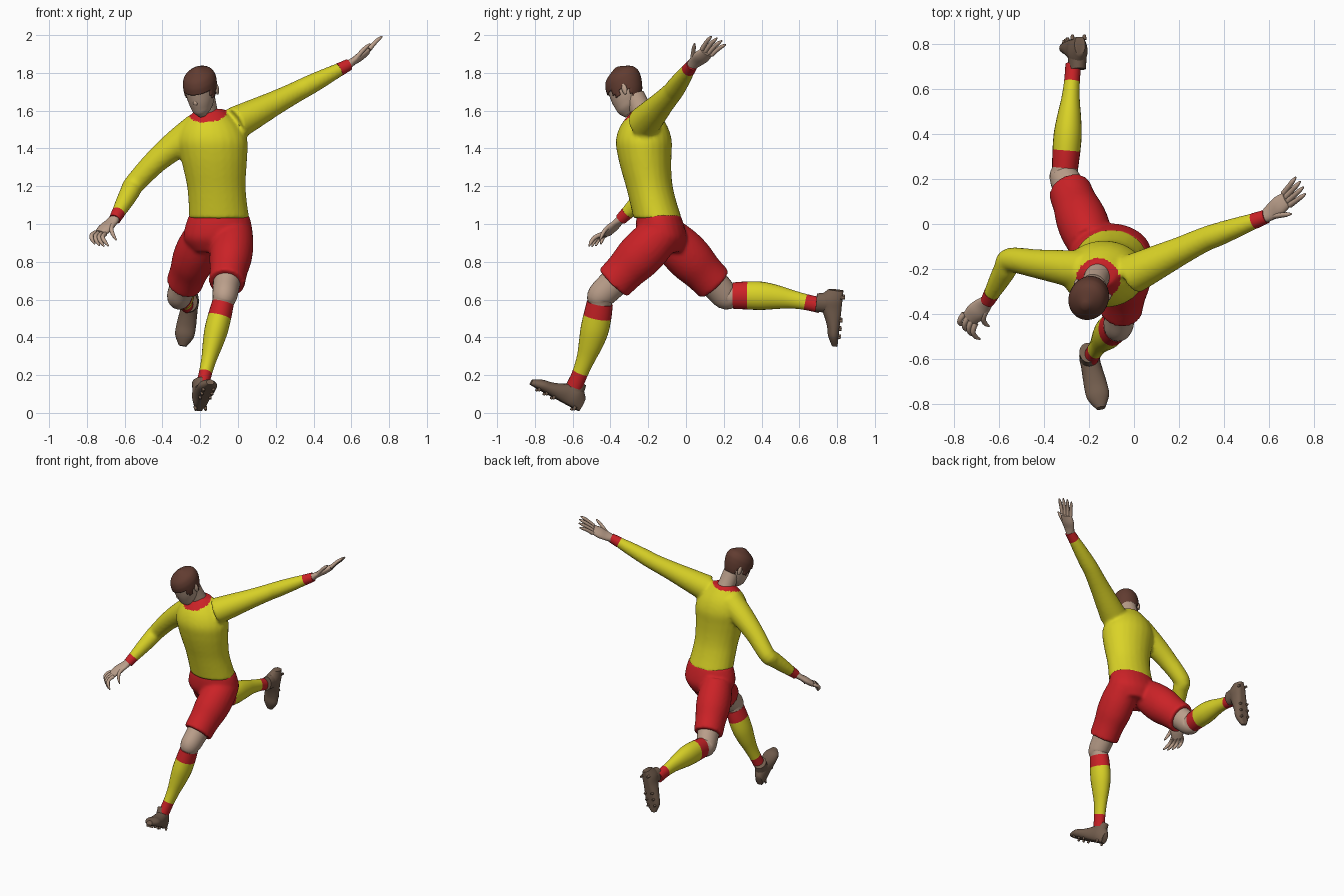
import bpy, bmesh, math
from mathutils import Vector, Matrix

cube = bpy.data.objects.get("Cube")
if cube:
    bpy.data.objects.remove(cube, do_unlink=True)

ACROSS, FRONT, UP = Vector((1, 0, 0)), Vector((0, -1, 0)), Vector((0, 0, 1))
NONE = Vector()


def material(name, red, green, blue):
    mat = bpy.data.materials.new(name)
    mat.use_nodes = True
    mat.diffuse_color = (red, green, blue, 1)
    shader = next(node for node in mat.node_tree.nodes if node.type == 'BSDF_PRINCIPLED')
    shader.inputs["Base Color"].default_value = (red, green, blue, 1)
    return mat


YELLOW = material("yellow cloth", .7, .65, .02)
RED = material("red cloth", .6, .016, .02)
SKIN = material("skin", .5, .35, .26)
HAIR = material("brown hair", .12, .045, .03)
LEATHER = material("brown leather", .17, .11, .075)


def path(start, end, radii, low=0, high=1, bow=NONE, depth=1):
    """Rings spaced evenly from start to end: (centre, half width, half depth)."""
    start, end = Vector(start), Vector(end)
    rows = []
    for i, radius in enumerate(radii):
        t = low + (high - low) * i / (len(radii) - 1)
        rows.append((start.lerp(end, t) + bow * math.sin(math.pi * min(t, 1)), radius, radius * depth))
    return rows


def spline(rows, sub):
    """Catmull-Rom samples between the given rings."""
    out = []
    last = len(rows) - 1
    for i in range(last):
        before, here, there, after = [rows[max(0, min(last, i + k))] for k in (-1, 0, 1, 2)]
        for step in range(sub):
            t = step / sub
            out.append([b + (c - a + (a * 2 - b * 5 + c * 4 - d + ((b - c) * 3 + d - a) * t) * t) * (t / 2)
                        for a, b, c, d in zip(before, here, there, after)])
    return out + [rows[-1]]


def loft(bm, rows, side=ACROSS, axis=None, segs=24, sub=4, bands=None):
    """Skin elliptical rings along a path; bands gives a material slot per gap."""
    points = spline(rows, sub)
    rings = []
    for i, (centre, width, depth) in enumerate(points):
        along = axis or (points[min(i + 1, len(points) - 1)][0] - points[max(i - 1, 0)][0]).normalized()
        right = (side - along * side.dot(along)).normalized()
        ahead = along.cross(right)
        angles = [math.tau * k / segs for k in range(segs)]
        rings.append([bm.verts.new(centre + right * width * math.cos(angle) + ahead * depth * math.sin(angle))
                      for angle in angles])
    faces = [bm.faces.new(rings[0][::-1]), bm.faces.new(rings[-1])]
    for i, (lower, upper) in enumerate(zip(rings, rings[1:])):
        for k in range(segs):
            face = bm.faces.new((lower[k - 1], lower[k], upper[k], upper[k - 1]))
            face.material_index = bands[i // sub] if bands else 0
            faces.append(face)
    bmesh.ops.recalc_face_normals(bm, faces=faces)


def finish(name, bm, mats, blend=False, matrix=Matrix()):
    mesh = bpy.data.meshes.new(name)
    bm.to_mesh(mesh)
    bm.free()
    mesh.transform(matrix)
    obj = bpy.data.objects.new(name, mesh)
    bpy.context.collection.objects.link(obj)
    for mat in mats:
        mesh.materials.append(mat)
    bpy.ops.object.select_all(action='DESELECT')
    obj.select_set(True)
    bpy.context.view_layer.objects.active = obj
    if blend:
        remesh = obj.modifiers.new("blend", 'REMESH')
        remesh.mode, remesh.voxel_size = 'VOXEL', .011
        relax = obj.modifiers.new("relax", 'SMOOTH')
        relax.iterations = 5
        for modifier in ("blend", "relax"):
            bpy.ops.object.modifier_apply(modifier=modifier)
    bpy.ops.object.shade_smooth_by_angle(angle=math.radians(50))
    return obj


def part(name, mats, rows, **options):
    bm = bmesh.new()
    loft(bm, rows, **options)
    finish(name, bm, mats)


def turn(degrees, axis):
    return Matrix.Rotation(math.radians(degrees), 4, axis)


# Joints of the running pose: shoulder, elbow, wrist and upper arm bow
ARMS = {"left": ((.04, -.2, 1.56), (.31, -.07, 1.7), (.58, .03, 1.84), NONE),
        "right": ((-.27, -.2, 1.46), (-.55, -.16, 1.21), (-.65, -.34, 1.03), UP * .02)}
# Hip, knee, ankle and calf bow
LEGS = {"left": ((-.02, -.13, .95), (-.07, -.45, .62), (-.19, -.59, .14), FRONT * -.02),
        "right": ((-.19, -.09, .93), (-.31, .21, .62), (-.27, .71, .57), UP * .02)}

# Shirt: torso and sleeves blended into one surface
bm = bmesh.new()
loft(bm, path((-.1, -.15, 1.03), (-.15, -.22, 1.61), (.16, .155, .155, .165, .178, .185, .15, .07),
              bow=FRONT * .03, depth=.8), axis=UP)
for shoulder, elbow, wrist, bow in ARMS.values():
    loft(bm, path(shoulder, elbow, (.09, .077, .064, .055), low=-.2, bow=bow)
         + path(elbow, wrist, (.053, .045, .034), low=.2, high=.9), side=UP)
shirt = finish("shirt", bm, [YELLOW, RED], blend=True)
neckline = Vector((-.16, -.25, 1.59))
for face in shirt.data.polygons:
    face.material_index = int((face.center - neckline).length < .098)

# Shorts: pelvis and thighs blended into one surface
bm = bmesh.new()
loft(bm, path((-.1, -.145, 1.05), (-.11, -.12, .85), (.158, .178, .18, .13), depth=.73), axis=UP)
for hip, knee, ankle, bow in LEGS.values():
    loft(bm, path(hip, knee, (.1, .112, .112, .1, .096), high=.8, depth=1.08))
finish("shorts", bm, [RED], blend=True)

# Cuffs
for name, (shoulder, elbow, wrist, bow) in ARMS.items():
    part(name + "_cuff", [RED], path(elbow, wrist, (.036, .031), low=.83, high=1.03), side=UP)

# Knees, and socks with a red band at each end
for name, (hip, knee, ankle, bow) in LEGS.items():
    part(name + "_knee", [SKIN], path(hip, knee, (.074, .07, .066), low=.7, depth=1.1)
         + path(knee, ankle, (.058, .05), low=.07, high=.2, bow=bow, depth=1.1))
    part(name + "_sock", [RED, YELLOW],
         path(knee, ankle, (.058, .062, .062, .053, .041, .035, .035), low=.08, bow=bow, depth=1.2),
         bands=(0, 1, 1, 1, 1, 0))


# Boots: body along the front axis, flat sole, studs below
def boot(name, matrix):
    bm = bmesh.new()
    widths = (.024, .043, .045, .049, .052, .049, .02)
    heights = (.08, .125, .11, .085, .066, .055, .03)
    loft(bm, [(FRONT * (i * .05 - .078) + UP * high * .45, wide, high * .55)
              for i, (wide, high) in enumerate(zip(widths, heights))], axis=FRONT)
    for vert in bm.verts:
        vert.co.z = max(vert.co.z, 0)
    loft(bm, path((0, .01, .04), (0, 0, .137), (.043, .041, .038), depth=1.3), axis=UP)
    for y in (.045, -.08, -.125, -.17):
        for x in (-.027, .027):
            loft(bm, path((x, y, .01), (x, y, -.012), (.01, .007)), segs=10, sub=1)
    finish(name, bm, [LEATHER], matrix=matrix)


boot("left_boot", Matrix.Translation((-.19, -.635, .046)) @ turn(13, 'Z') @ turn(-28, 'X'))
boot("right_boot", Matrix.Translation((-.255, .825, .57)) @ turn(10, 'Y') @ turn(84, 'X'))


# Hands: palm, four fanned fingers and a thumb
def hand(name, end, side, aim, thumb, bend):
    bm = bmesh.new()
    wrist, end, side = Vector(ARMS[name][2]), Vector(end), Vector(side).normalized()
    palm = path(wrist, end, (.026, .039, .045, .037), low=-.05, depth=.5)
    palm[0] = (palm[0][0], .026, .026)
    loft(bm, palm, side=side, segs=16)
    fingers = [(end + side * k * .011, end + Vector(aim) * (1 - abs(k) * .04) + side * k * .016)
               for k in (-3, -1, 1, 3)]
    for base, tip in fingers + [(palm[1][0] + side * .025, Vector(thumb))]:
        loft(bm, path(base, tip, (.013, .012, .011, .01, .004), bow=Vector(bend)), side=side, segs=10)
    finish(name + "_hand", bm, [SKIN])


hand("left", (.68, .11, 1.91), (.4, -.7, .4), (.07, .07, .07), (.7, .045, 1.955), (0, 0, .005))
hand("right", (-.73, -.42, .95), (.7, -.6, -.1), (.01, -.07, -.07), (-.645, -.455, .915), (-.02, -.01, .01))

# Neck and head, the head bowed and turned a little
part("neck", [SKIN], path((-.155, -.21, 1.54), (-.18, -.275, 1.68), (.062, .057, .056)))
pose = Matrix.Translation((-.192, -.31, 1.718)) @ turn(-25, 'Z') @ turn(30, 'X')
skull = [(FRONT * .06 * (1 - i / 8) ** 2 + UP * (i * .031 - .127), wide, wide * 1.2)
         for i, wide in enumerate((.022, .051, .064, .073, .078, .08, .077, .06, .012))]
bm = bmesh.new()
loft(bm, skull, axis=UP, segs=32)
# nose, brow and lips
loft(bm, path((0, -.095, 0), (0, -.106, -.04), (.006, .009, .014, .009)), axis=UP, segs=12)
for x, y, z, thick in ((.055, -.068, .01, .006), (.024, -.09, -.066, .004), (.02, -.09, -.076, .004)):
    loft(bm, path((-x, y, z), (x, y, z), (thick / 2, thick, thick, thick / 2), bow=FRONT * thick * 4),
         side=UP, segs=10)
# ears
for x in (-.08, .08):
    loft(bm, path((x, .01, -.04), (x, .02, .015), (.005, .009, .009, .004), depth=1.6), axis=UP, segs=12)
finish("head", bm, [SKIN], matrix=pose)


# Hair: a thicker skull shell trimmed along the hairline
def below_hairline(face):
    spot = face.calc_center_median()
    front, temple, ear = spot.y < -.055, spot.y < -.02, spot.y < .03
    return spot.z < (.02 if front else -.03 if temple else 0 if ear else -.06)


bm = bmesh.new()
loft(bm, [(centre * 1.04, wide * 1.1, deep * 1.08) for centre, wide, deep in skull], axis=UP, segs=40, sub=5)
bmesh.ops.delete(bm, geom=[face for face in bm.faces if below_hairline(face)], context='FACES')
hair = finish("hair", bm, [HAIR], matrix=pose)
shell = hair.modifiers.new("thickness", 'SOLIDIFY')
shell.thickness = .012
